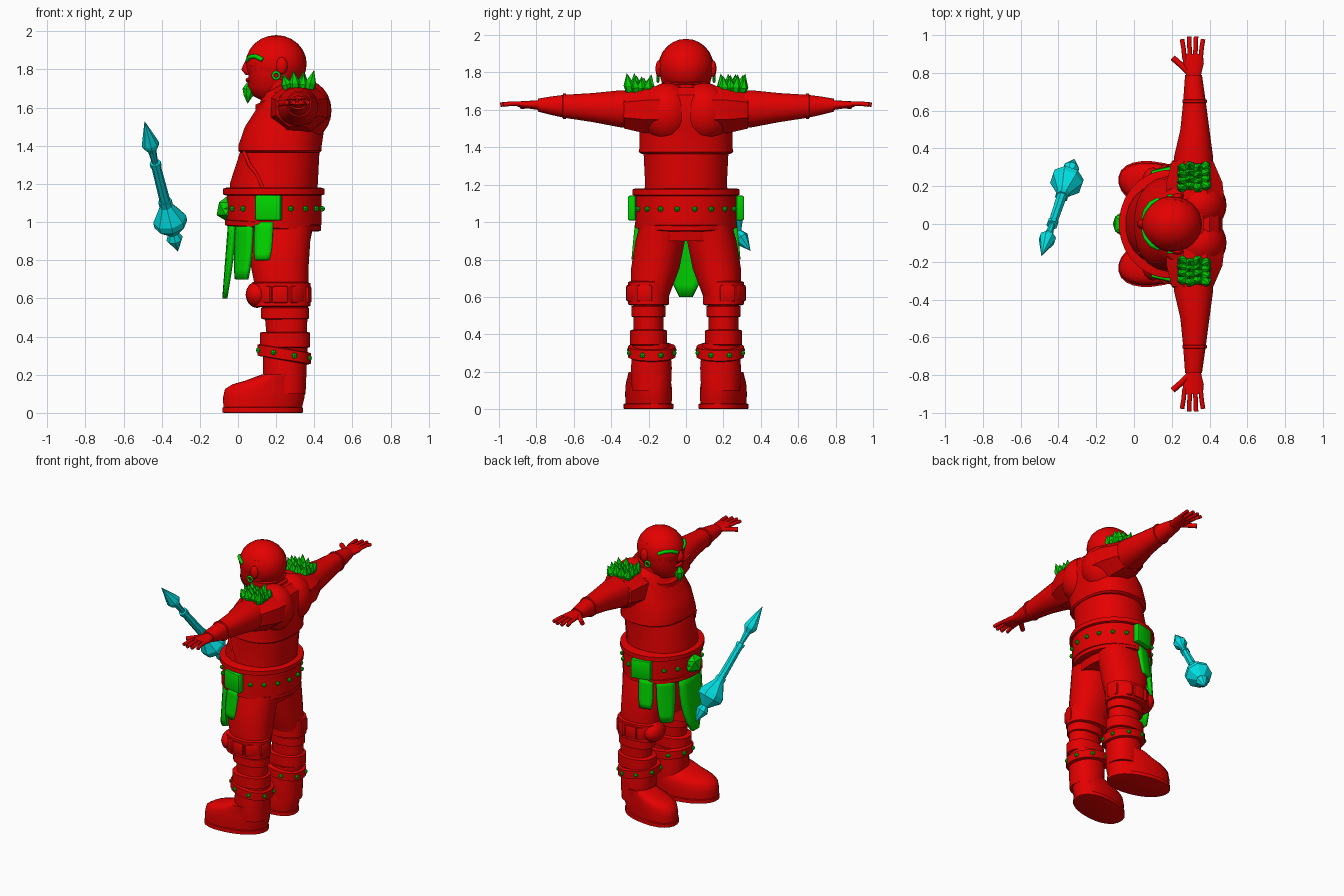
import bpy, bmesh, math, random
from mathutils import Vector, Matrix

if "Cube" in bpy.data.objects:
    bpy.data.objects.remove(bpy.data.objects["Cube"])
random.seed(4)


def material(name, red, green, blue):
    mat = bpy.data.materials.new(name)
    mat.use_nodes = True
    mat.diffuse_color = (red, green, blue, 1)
    mat.node_tree.nodes["Principled BSDF"].inputs["Base Color"].default_value = mat.diffuse_color
    return mat


RED = material("red", .78, 0, 0)
GREEN = material("green", 0, .66, 0)
CYAN = material("cyan", 0, .74, .76)


def finish(name, bm, mat, crease=35):
    """Turn a bmesh into an object; a crease of zero means flat faces."""
    bmesh.ops.remove_doubles(bm, verts=bm.verts, dist=.0001)
    bmesh.ops.recalc_face_normals(bm, faces=bm.faces)
    mesh = bpy.data.meshes.new(name)
    bm.to_mesh(mesh)
    bm.free()
    mesh.materials.append(mat)
    for face in mesh.polygons:
        face.use_smooth = crease > 0
    if crease:
        mesh.set_sharp_from_angle(angle=math.radians(crease))
    ob = bpy.data.objects.new(name, mesh)
    bpy.context.collection.objects.link(ob)
    return ob


def loft(name, rings, mat=RED, axis="z", side=1, mid=0, splay=0, lean=0, shear=0,
         sides=24, power=2.2, crease=35):
    """Skin over rounded rings, each (position along axis, least x, greatest x, half width)."""
    bm = bmesh.new()
    loops = []
    for along, low, high, half in rings:
        loop = []
        for i in range(sides):
            turn = math.tau * (i + .5) / sides
            c, s = (math.copysign(abs(f) ** (2 / power), f) for f in (math.cos(turn), math.sin(turn)))
            x = (low + high) / 2 + c * (high - low) / 2
            across = mid + splay * along + s * half - shear * c
            if axis == "z":
                loop.append(bm.verts.new((x, across * side, along + lean * c)))
            else:
                loop.append(bm.verts.new((x, along * side, across)))
        loops.append(loop)
    for lower, upper in zip(loops, loops[1:]):
        for i in range(sides):
            bm.faces.new((lower[i], lower[i - 1], upper[i - 1], upper[i]))
    bm.faces.new(loops[0])
    bm.faces.new(loops[-1])
    return finish(name, bm, mat, crease)


def band(name, low, high, front, back, half, lip=.015, **options):
    """Strap with softened edges."""
    inner, outer = (front + lip, back - lip, half - lip), (front, back, half)
    step = lip / 3
    loft(name, [(low, *inner), (low + step, *outer), (high - step, *outer), (high, *inner)], **options)


def ball(name, loc, size, mat=RED, segments=16):
    bm = bmesh.new()
    bmesh.ops.create_uvsphere(bm, u_segments=segments, v_segments=segments // 2, radius=1,
                              matrix=Matrix.Translation(loc) @ Matrix.Diagonal((*size, 1)))
    finish(name, bm, mat)


def studs(name, count, centre, reach_x, reach_y, lean=0):
    """Ring of small round rivets."""
    for i in range(count):
        turn = math.tau * (i + .5) / count
        c, s = math.cos(turn), math.sin(turn)
        ball(name, Vector(centre) + Vector((reach_x * c, reach_y * s, lean * c)), [.015] * 3, GREEN, 8)


def spin(name, start, end, profile, mat, sides=8):
    """Faceted turned shape from start to end; profile holds (fraction, radius)."""
    line = Vector(end) - Vector(start)
    rings = [(f * line.length, -r, r, r) for f, r in profile]
    ob = loft(name, rings, mat, sides=sides, power=2, crease=0)
    ob.data.transform(Matrix.Translation(start) @ line.to_track_quat("Z", "Y").to_matrix().to_4x4())


def tube(name, points, radius, side=1, mat=RED):
    curve = bpy.data.curves.new(name, "CURVE")
    curve.dimensions = "3D"
    curve.bevel_depth, curve.bevel_resolution, curve.use_fill_caps = radius, 2, True
    spline = curve.splines.new("POLY")
    spline.points.add(len(points) - 1)
    for k, (point, (x, y, z)) in enumerate(zip(spline.points, points)):
        point.co = (x, y * side, z, 1)
    curve.materials.append(mat)
    bpy.context.collection.objects.link(bpy.data.objects.new(name, curve))


def plate(name, loc, size, turn, mat):
    bm = bmesh.new()
    bmesh.ops.create_cube(bm, size=1, matrix=Matrix.Diagonal((*size, 1)))
    bmesh.ops.bevel(bm, geom=bm.edges[:], offset=.012, segments=2, affect="EDGES", profile=.5)
    bm.transform(Matrix.Translation(loc) @ Matrix.Rotation(turn, 4, "Z"))
    finish(name, bm, mat)


def cloth(name, heading, spread, bottom, flare, taper, side=1):
    """Hanging strip that follows the hips, flares out and narrows at its end."""
    bm = bmesh.new()
    rows = []
    for k in range(7):
        f = k / 6
        out, width = flare * f, spread * (1 - taper * f ** 3)
        turns = [heading + width * j / 2 for j in range(-2, 3)]
        rows.append([bm.verts.new((.19 + (.23 + out) * math.cos(t), side * (.26 + out / 2) * math.sin(t),
                                   1 + (bottom - 1) * f)) for t in turns])
    for upper, lower in zip(rows, rows[1:]):
        for j in range(4):
            bm.faces.new((upper[j], upper[j + 1], lower[j + 1], lower[j]))
    solid = finish(name, bm, GREEN).modifiers.new("thickness", "SOLIDIFY")
    solid.thickness, solid.offset = .025, 0


# Torso and vest
loft("trunk", [(.9, .06, .38, .24), (1, -.03, .4, .25), (1.2, -.045, .42, .22), (1.4, .02, .43, .23)])
loft("vest", [(1.365, .01, .43, .24), (1.375, 0, .44, .255), (1.4, 0, .44, .25), (1.5, .035, .455, .25),
              (1.6, .1, .47, .23), (1.68, .14, .45, .22), (1.72, .2, .4, .17)], power=2.4)
band("collar", 1.6, 1.68, .09, .37, .16, lean=.06)
tube("tunic_edge", [(.03, -.15, 1.37), (.06, -.18, 1.3), (.1, -.2, 1.25), (.13, -.21, 1.18)], .01)

# Belt with rims, rivets and buckle
band("belt", .98, 1.16, -.06, .44, .27, sides=32, power=2)
band("belt_top_rim", 1.14, 1.18, -.08, .455, .287, sides=32, power=2)
band("belt_bottom_rim", .965, 1, -.07, .435, .27, lean=-.015, sides=32, power=2)
studs("belt_rivet", 18, (.19, 0, 1.07), .255, .272)
bm = bmesh.new()
bmesh.ops.create_icosphere(bm, subdivisions=1, radius=.075, matrix=Matrix.Translation((-.045, 0, 1.07)))
finish("buckle", bm, GREEN, crease=0)
cloth("front_cloth", math.pi, .42, bottom=.6, flare=.03, taper=.7)

# Head
band("neck", 1.6, 1.75, .12, .34, .13)
ball("cranium", (.2, 0, 1.83), (.16, .148, .15), segments=24)
loft("face", [(1.64, .12, .27, .06), (1.66, .08, .29, .09), (1.71, .05, .31, .12), (1.78, .055, .33, .14),
              (1.84, .045, .34, .14), (1.9, .07, .33, .13)], crease=80)
loft("nose", [(1.77, .04, .09, .03), (1.8, .015, .09, .03), (1.85, .04, .09, .015)], sides=10, crease=80)
ball("lips", (.06, 0, 1.745), (.02, .045, .014))
spin("goatee", (.06, 0, 1.73), (.05, 0, 1.62), [(0, .015), (.3, .036), (.6, .027), (1, 0)], GREEN)

# Floating mace: spear point, neck, handle, collar, flanged head and end spike
spin("mace", (-.49, -.17, 1.53), (-.315, .345, .845),
     [(0, 0), (.17, .045), (.19, .045), (.23, .022), (.32, .016), (.32, .03), (.35, .03), (.35, .025),
      (.61, .028), (.61, .036), (.65, .036), (.75, .088), (.79, .088), (.86, .028), (.9, .044), (1, 0)], CYAN)

for side, label in ((-1, "left_"), (1, "right_")):
    # Face details
    ball(label + "ear", (.23, side * .145, 1.82), (.03, .018, .045))
    ring = [math.tau * k / 10 for k in range(11)]
    tube(label + "earring", [(.2 + .018 * math.cos(t), .15, 1.768 + .018 * math.sin(t)) for t in ring],
         .007, side, GREEN)
    ball(label + "eye", (.078, side * .068, 1.825), (.018, .02, .012))
    tube(label + "eyebrow", [(.05, .03, 1.845), (.06, .07, 1.865), (.09, .11, 1.87), (.13, .13, 1.85)],
         .012, side, GREEN)

    # Back muscle, shoulder guard and its spikes
    ball(label + "shoulder_blade", (.35, side * .1, 1.585), (.14, .14, .16), segments=24)
    loft(label + "shoulder_guard", [(.14, .16, .49, .135), (.22, .16, .48, .135), (.33, .19, .43, .108),
                                    (.345, .21, .41, .08)],
         axis="y", side=side, mid=1.6, sides=8, power=2, crease=20)
    for i in range(4):
        for j in range(4):
            u, v = i / 1.5 - 1, (j + .3 * (i % 2)) / 1.5 - 1
            root = Vector((.318 + .056 * u, side * (.245 + .045 * v), 1.7))
            rise = Vector((.025 * u, side * .015 * v, random.uniform(.065, .1)))
            spin(label + "spike", root, root + rise, [(0, .024), (.35, .029), (1, 0)], GREEN, sides=6)

    # Arm, bracer and hand
    arm = dict(axis="y", side=side, mid=1.59, splay=.045)
    loft(label + "arm", [(.2, .21, .42, .1), (.35, .21, .42, .1), (.5, .245, .4, .078), (.65, .26, .38, .062)], **arm)
    band(label + "bracer_cuff", .64, .66, .255, .386, .068, lip=.008, **arm)
    loft(label + "bracer", [(.65, .26, .38, .062), (.72, .265, .37, .05), (.79, .27, .36, .035)], **arm)
    loft(label + "palm", [(.77, .28, .35, .028), (.85, .26, .37, .02), (.9, .255, .365, .015)], **arm)
    for k in range(4):
        fan = k - 1.5
        root = .31 + .028 * fan
        tube(label + "finger", [(root, .87, 1.632), (root + .004 * fan, .93, 1.634),
                                (root + .009 * fan, 1 - .015 * abs(fan), 1.628)], .012, side)
    tube(label + "thumb", [(.29, .8, 1.63), (.245, .845, 1.625), (.205, .88, 1.62)], .016, side)

    # Hip plate and side cloths
    plate(label + "hip_plate", (.16, side * .276, 1.075), (.14, .045, .135), side * .22, GREEN)
    cloth(label + "middle_cloth", 2.33, .25, bottom=.7, flare=.02, taper=.4, side=side)
    cloth(label + "side_cloth", 1.8, .2, bottom=.8, flare=.04, taper=.3, side=side)

    # Thigh, shin and knee guard
    leg = dict(side=side, mid=.2)
    loft(label + "thigh", [(.98, .03, .39, .125), (.9, .045, .38, .133), (.75, .07, .37, .13), (.6, .1, .37, .1)],
         side=side, mid=.3, splay=-.18)
    loft(label + "shin", [(.65, .1, .37, .09), (.5, .14, .365, .08), (.4, .15, .36, .08)], **leg)
    band(label + "knee_guard", .555, .685, .07, .38, .11, **leg)
    ball(label + "kneecap", (.1, side * .21, .62), (.06, .09, .07))
    for turn in (.2, .95, 1.6, 2.2):
        plate(label + "knee_plate", (.225 + .143 * math.cos(turn), side * (.2 + .105 * math.sin(turn)), .62),
              (.03, .085, .09), side * turn, RED)

    # Leg wrap, boot cuff, riveted ankle strap and boot
    band(label + "leg_wrap", .49, .555, .12, .374, .092, **leg)
    band(label + "boot_cuff", .34, .425, .115, .378, .1, **leg)
    band(label + "ankle_strap", .275, .34, .1, .383, .127, side=side, mid=.183, lean=-.022)
    studs(label + "ankle_rivet", 8, (.241, side * .183, .308), .143, .128, lean=-.022)
    foot = dict(side=side, mid=.2, shear=.033, power=2.2)
    band(label + "sole", 0, .03, -.083, .342, .128, lip=.008, **foot)
    loft(label + "foot", [(.02, -.078, .335, .117), (.08, -.08, .35, .12), (.125, -.07, .355, .118),
                          (.15, -.03, .355, .113), (.17, .04, .355, .107), (.2, .12, .35, .1)], crease=50, **foot)
    loft(label + "boot_shaft", [(.1, .14, .355, .105), (.22, .13, .36, .11), (.35, .13, .365, .1)],
         side=side, mid=.185)
